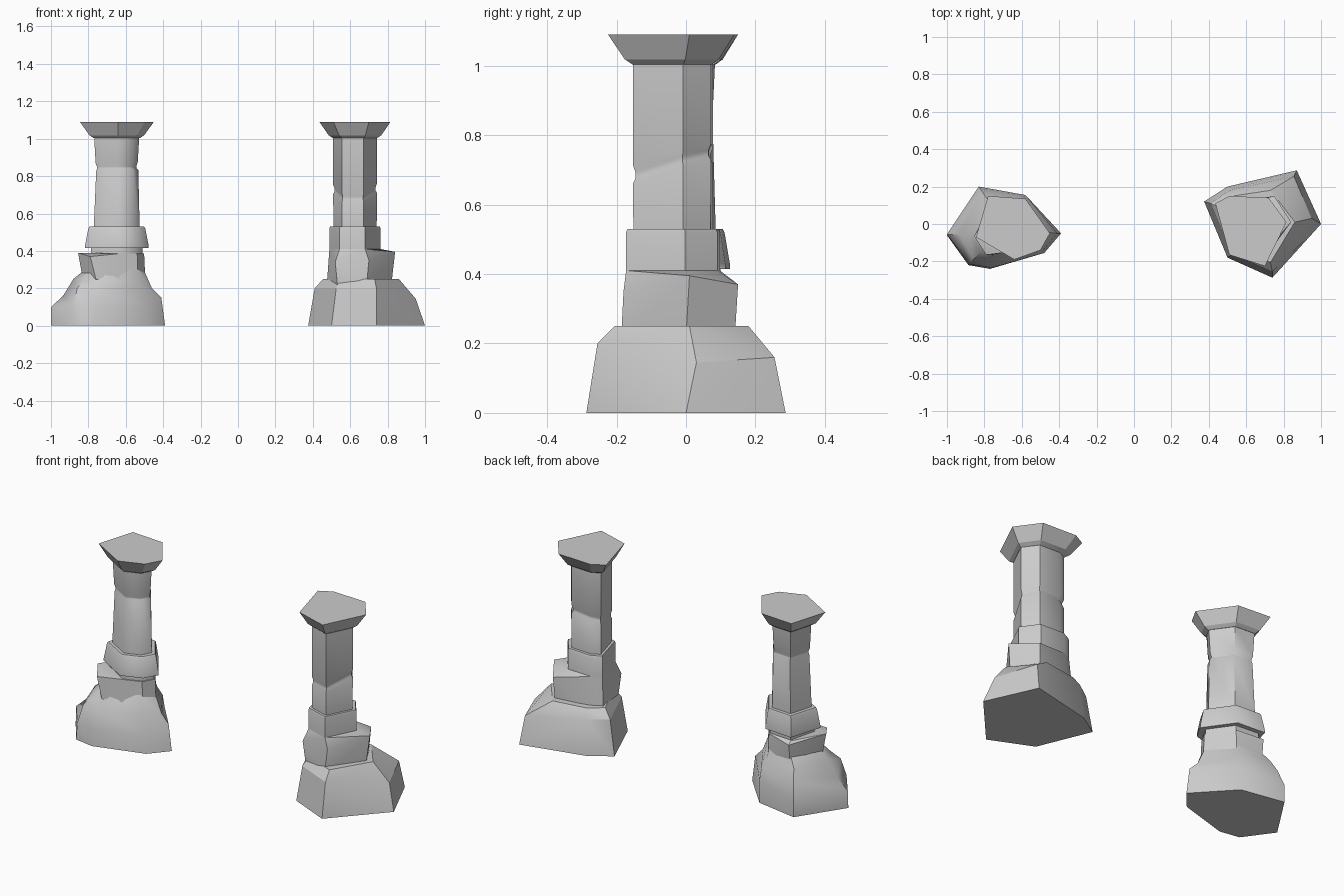
import bpy, bmesh, math
from mathutils import Vector

if "Cube" in bpy.data.objects:
    bpy.data.objects.remove(bpy.data.objects["Cube"])


def finish(name, bm, angle=35):
    bmesh.ops.recalc_face_normals(bm, faces=bm.faces)
    me = bpy.data.meshes.new(name)
    bm.to_mesh(me)
    bm.free()
    ob = bpy.data.objects.new(name, me)
    bpy.context.collection.objects.link(ob)
    bpy.ops.object.select_all(action='DESELECT')
    ob.select_set(True)
    bpy.context.view_layer.objects.active = ob
    bpy.ops.object.shade_smooth_by_angle(angle=math.radians(angle))
    return ob


def loft(name, rings, angle=35):
    """Skin rings of equal point count and cap both ends."""
    bm = bmesh.new()
    loops = [[bm.verts.new(p) for p in r] for r in rings]
    for a, b in zip(loops, loops[1:]):
        for i in range(len(a)):
            j = (i + 1) % len(a)
            bm.faces.new((a[i], a[j], b[j], b[i]))
    bm.faces.new(loops[0])
    bm.faces.new(loops[-1])
    return finish(name, bm, angle)


def hull(name, pts):
    bm = bmesh.new()
    for p in pts:
        bm.verts.new(p)
    res = bmesh.ops.convex_hull(bm, input=bm.verts)
    bmesh.ops.delete(bm, geom=[v for v in res["geom_interior"] if isinstance(v, bmesh.types.BMVert)], context='VERTS')
    bmesh.ops.dissolve_limit(bm, angle_limit=0.02, verts=bm.verts, edges=bm.edges)
    return finish(name, bm, 25)


def section(outline, c, s, z, tx=0, ty=0, dx=0, dy=0):
    """Scaled copy of the plan outline at height z, tilted by slopes tx, ty."""
    out = []
    for x, y in outline:
        u, v = (x - c[0]) * s, (y - c[1]) * s
        out.append(Vector((c[0] + u + dx, c[1] + v + dy, z + tx * u + ty * v)))
    return out


def flat(pts, z):
    return [(x, y, z) for x, y in pts]


# ---------- right pillar ----------
R = [(.435, .11), (.51, .15), (.72, .14), (.815, .01), (.70, -.225), (.51, -.165)]
RC = (.627, -.037)


def rs(*a, **k):
    return section(R, RC, *a, **k)


# rock base with chipped corner
hull("right_rock_base",
     flat([(.375, .12), (.5, .2), (.87, .287), (1, 0), (.74, -.287), (.5, -.18)], 0)
     + flat([(.41, .11), (.51, .18), (.74, -.255), (.525, -.16)], .2)
     + [(.855, .255, .16), (.95, .03, .145)]
     + flat([(.455, .09), (.53, .15), (.73, .18), (.86, .01), (.73, -.205), (.55, -.13)], .25))

# tilted stone drum
hull("right_lower_drum",
     rs(.80, .2) + rs(.72, .41)
     + [(.82, .0, .22), (.84, .01, .395), (.74, .14, .21), (.75, .15, .37), (.52, -.15, .34), (.7, -.18, .35)])

# collar and broken shaft
loft("right_shaft", [
    rs(.72, .38), rs(.72, .52), rs(.70, .53), rs(.61, .53),
    rs(.615, .69, .1, .3), rs(.575, .705, .1, .3), rs(.575, .72, .1, .3),
    rs(.615, .74, .1, .27), rs(.615, 1.01)])

loft("right_capital", [rs(.62, 1.003), rs(.74, 1.018), rs(1, 1.09)], 20)

# ---------- left pillar ----------
L = [(-.78, .15), (-.58, .135), (-.45, -.05), (-.5, -.14), (-.64, -.19), (-.845, -.07)]
LC = (-.65, -.02)


def ls(*a, **k):
    return section(L, LC, *a, **k)


# rock base, sweeping up into the column at the front right
loft("left_rock_base", [
    flat([(-.83, .2), (-.58, .155), (-.39, -.05), (-.48, -.155), (-.77, -.24), (-.885, -.22), (-1, -.06)], 0),
    [(-.83, .2, .1), (-.58, .155, .13), (-.41, -.05, .15), (-.49, -.145, .1),
     (-.76, -.235, .1), (-.88, -.215, .1), (-1, -.055, .1)],
    [(-.81, .17, .19), (-.585, .145, .2), (-.46, -.045, .2), (-.525, -.13, .22),
     (-.74, -.21, .19), (-.86, -.19, .2), (-.935, -.055, .16)],
    [(-.79, .14, .25), (-.6, .12, .25), (-.5, -.04, .29), (-.54, -.12, .3),
     (-.72, -.17, .245), (-.82, -.15, .25), (-.88, -.055, .25)],
    flat([(-.72, .09), (-.61, .08), (-.535, -.03), (-.56, -.09), (-.69, -.13), (-.74, -.1), (-.77, -.05)], .34)], 45)

# tilted stone block
hull("left_lower_block",
     ls(.78, .22) + ls(.74, .385)
     + [(-.83, -.06, .25), (-.855, -.065, .39), (-.79, -.165, .37), (-.76, -.165, .25), (-.75, .13, .37)])

# recess, flared collar, shaft with a worn groove
loft("left_shaft", [
    ls(.70, .37), ls(.70, .415), ls(.86, .415), ls(.86, .43), ls(.77, .52), ls(.74, .53), ls(.62, .53),
    ls(.57, .83, .03, .02, dx=.003), ls(.53, .843), ls(.53, .85), ls(.57, .872, .04), ls(.61, 1.01)], 50)

loft("left_capital", [ls(.62, 1.003), ls(.74, 1.018), ls(1, 1.09)], 20)
